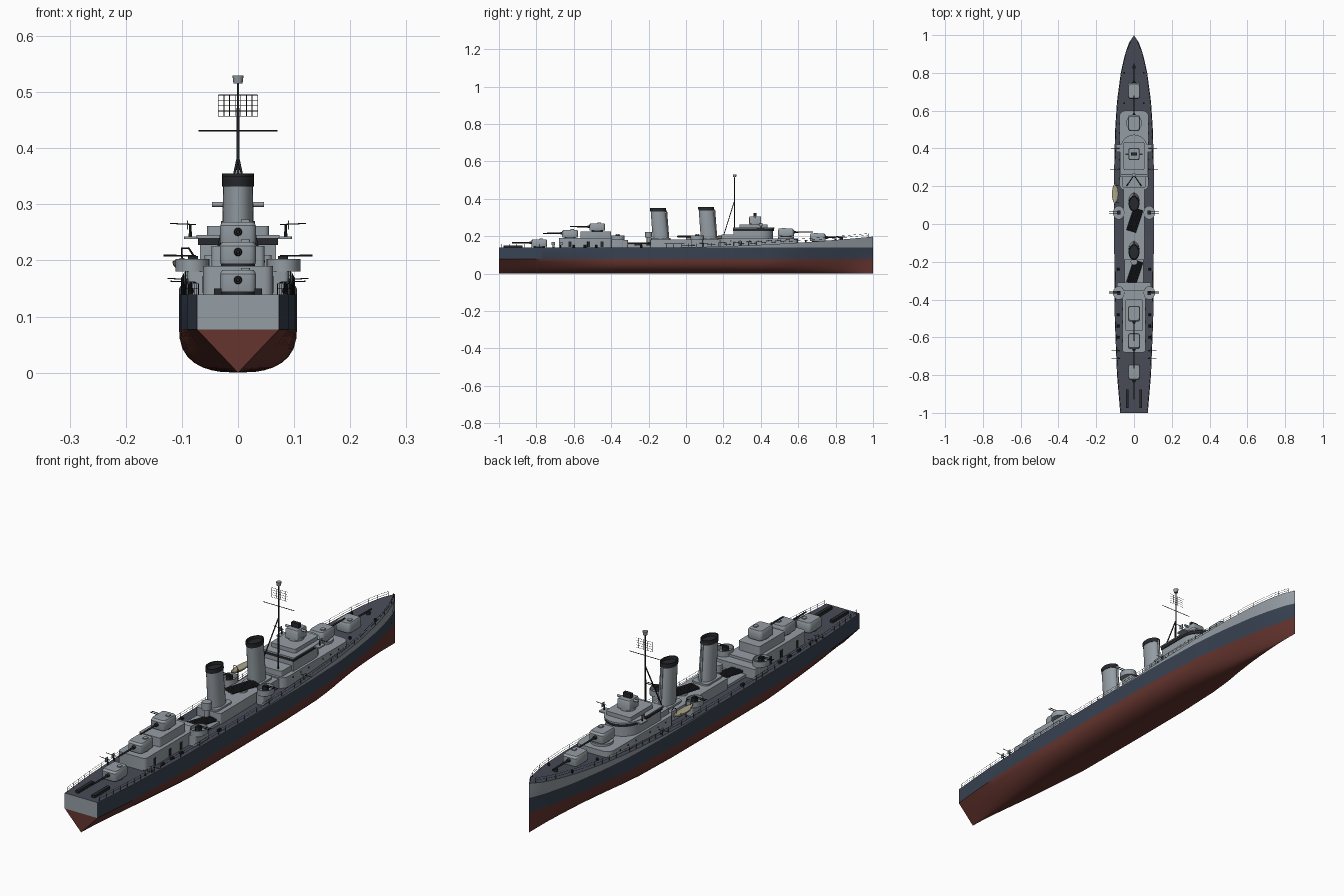
import bpy, math
from mathutils import Vector

if "Cube" in bpy.data.objects:
    bpy.data.objects.remove(bpy.data.objects["Cube"])

def material(name, c):
    m = bpy.data.materials.new(name)
    m.diffuse_color = (*c, 1)
    m.use_nodes = True
    m.node_tree.nodes["Principled BSDF"].inputs["Base Color"].default_value = m.diffuse_color
    return m

GREY = material("haze_grey", (.30, .34, .37))
BLUE = material("navy_blue", (.04, .055, .085))
RED = material("bottom_red", (.13, .035, .028))
DECK = material("deck_blue", (.065, .072, .095))
DARK = material("dark_metal", (.02, .021, .025))
TAN = material("boat_tan", (.40, .37, .25))

def mesh(name, verts, faces, mats, idx=None):
    me = bpy.data.meshes.new(name)
    me.from_pydata([tuple(v) for v in verts], [], faces)
    for m in mats:
        me.materials.append(m)
    if idx:
        me.polygons.foreach_set("material_index", idx)
    ob = bpy.data.objects.new(name, me)
    bpy.context.collection.objects.link(ob)
    import bmesh
    bm = bmesh.new()
    bm.from_mesh(me)
    bmesh.ops.remove_doubles(bm, verts=bm.verts, dist=1e-5)
    bmesh.ops.recalc_face_normals(bm, faces=bm.faces)
    bm.to_mesh(me)
    bm.free()
    return ob

def loft(name, rings, mat=GREY):
    n = len(rings[0])
    faces = [(a*n+i, a*n+(i+1) % n, (a+1)*n+(i+1) % n, (a+1)*n+i)
             for a in range(len(rings)-1) for i in range(n)]
    faces += [tuple(range(n)), tuple(range((len(rings)-1)*n, len(rings)*n))]
    return mesh(name, [p for r in rings for p in r], faces, [mat])

def prism(name, outline, levels, mat=GREY, at=(0, 0)):
    """levels: (z, scale, y shift)"""
    return loft(name, [[(at[0]+x*s, at[1]+y*s+d, z) for x, y in outline] for z, s, d in levels], mat)

def ellipse(rx, ry, n=24):
    return [(rx*math.cos(2*math.pi*i/n), ry*math.sin(2*math.pi*i/n)) for i in range(n)]

def rrect(w, l, r, n=3):
    pts = []
    for k, (sx, sy) in enumerate([(1, 1), (-1, 1), (-1, -1), (1, -1)]):
        for i in range(n+1):
            a = math.pi/2*(k+i/n)
            pts.append((sx*(w-r)+r*math.cos(a), sy*(l-r)+r*math.sin(a)))
    return pts

def house(name, w, y0, y1, z0, z1, r=.008, mat=GREY, x=0):
    return prism(name, rrect(w, (y1-y0)/2, r), [(z0, 1, 0), (z1, 1, 0)], mat, (x, (y0+y1)/2))

def rod(name, a, b, r, mat=GREY, r2=None, n=12):
    a, b = Vector(a), Vector(b)
    q = (b-a).to_track_quat('Z', 'Y')
    ring = lambda c, s: [c + q @ Vector((x, y, 0)) for x, y in ellipse(s, s, n)]
    return loft(name, [ring(a, r), ring(b, r if r2 is None else r2)], mat)

def wires(name, lines, r, mat=DARK):
    cu = bpy.data.curves.new(name, 'CURVE')
    cu.dimensions, cu.bevel_depth, cu.bevel_resolution, cu.use_fill_caps = '3D', r, 0, True
    for pts in lines:
        sp = cu.splines.new('POLY')
        sp.points.add(len(pts)-1)
        for p, c in zip(sp.points, pts):
            p.co = (*c, 1)
    cu.materials.append(mat)
    bpy.context.collection.objects.link(bpy.data.objects.new(name, cu))

def lerp(table, y):
    for (a, va), (b, vb) in zip(table, table[1:]):
        if y <= b:
            return va+(vb-va)*(y-a)/(b-a)
    return table[-1][1]

# hull: half-breadths at deck and waterline, bilge fullness, sheer
BEAM = [(-1, .073), (-.8, .09), (-.5, .102), (-.1, .105), (.3, .105), (.5, .1), (.65, .09),
        (.8, .07), (.9, .048), (.96, .026), (1, 0)]
WATER = [(-1, .073), (-.8, .09), (-.5, .102), (-.1, .105), (.2, .104), (.5, .09), (.8, .045), (1, 0)]
FULL = [(-1, 0), (-.7, .6), (-.4, 1), (.4, 1), (.8, .45), (1, .1)]
deck_z = lambda y: .1395 + .058*(max(0, y+.2)/1.2)**2
beam = lambda y: lerp(BEAM, y)
US = [0, .02, .06, .12, .22, .36, .55, .8, 1]
verts, faces, idx = [], [], []
N, M = 50, len(US)+2
for s in range(N+1):
    y = -1 + 2*s/N
    q, w, d = lerp(FULL, y), lerp(WATER, y), deck_z(y)
    half = [(w*((1-q)*u+q*(1-(1-u)**2.5)**.4), .077*u) for u in US]
    t = (.139-.077)/(d-.077)
    half += [(w+(beam(y)-w)*t, .139), (beam(y), d)]
    verts += [(x, y, z) for x, z in half] + [(-x, y, z) for x, z in half]
for s in range(N):
    a, b = s*2*M, (s+1)*2*M
    for o in (0, M):
        for k in range(M-1):
            faces.append((a+o+k, a+o+k+1, b+o+k+1, b+o+k))
            idx.append(0 if k < M-3 else 1 if k == M-3 else 2)
    faces.append((a+M-1, a+2*M-1, b+2*M-1, b+M-1))
    idx.append(3)
faces += [tuple(range(M-2)) + tuple(range(2*M-3, M, -1)), (M-3, M-1, 2*M-1, 2*M-3)]  # transom
idx += [0, 2]
mesh("hull", verts, faces, [RED, BLUE, GREY, DECK], idx)

# deckhouses
house("forward_deckhouse", .078, .18, .60, .135, .188, .03)
house("middle_deckhouse", .055, -.19, .20, .135, .183)
house("aft_torpedo_platform", .05, -.32, -.18, .135, .150)
house("aft_gun_platform_house", .09, -.40, -.31, .135, .180)
house("aft_deckhouse", .062, -.68, -.35, .135, .190, .015)
house("aft_upper_deckhouse", .047, -.565, -.40, .188, .226)
house("bridge_rear_house", .06, .19, .28, .185, .210)

def bow_front(w, y0, yc, y1, n=16):
    return [(-w, y0), (w, y0)] + [(w*math.cos(math.pi*i/n), yc+(y1-yc)*math.sin(math.pi*i/n)) for i in range(n+1)]

# bridge
prism("bridge", bow_front(.068, .255, .39, .465), [(.185, 1, 0), (.228, 1, 0)])
prism("bridge_window_band", bow_front(.071, .252, .39, .47), [(.228, 1, 0), (.240, 1, 0)], DARK)
prism("bridge_roof", bow_front(.074, .25, .39, .473), [(.240, 1, 0), (.245, 1, 0)])
house("pilot_house", .055, .285, .435, .244, .261)
rod("director_base", (0, .37, .26), (0, .37, .270), .03, GREY, n=20)
prism("gun_director", rrect(.028, .032, .006), [(.268, 1, 0), (.300, 1, 0), (.306, .9, 0)], GREY, (0, .37))
rod("director_rangefinder", (-.046, .37, .300), (.046, .37, .300), .0045)
house("director_radar", .017, .362, .378, .306, .324, .002, DARK)

# main gun turrets
def turret(name, y, z, d):
    rod(name+"_ring", (0, y, z-.012), (0, y, z+.006), .03, DARK, n=20)
    prism(name+"_house", rrect(.032, .042, .012), [(z+.004, .97, 0), (z+.008, 1, 0), (z+.036, 1, 0), (z+.043, .88, -d*.002)], GREY, (0, y))
    house(name+"_hatch", .008, y-d*.012-.009, y-d*.012+.009, z+.043, z+.047, .003, GREY, .013)
    rod(name+"_mantlet", (0, y+d*.038, z+.025), (0, y+d*.052, z+.025), .008, DARK, .006)
    rod(name+"_barrel", (0, y+d*.045, z+.025), (0, y+d*.145, z+.025), .004, DARK, .003)

rod("forward_gun_pedestal", (0, .535, .18), (0, .535, .197), .042, n=24)
for i, (y, z, d) in enumerate([(.705, .17, 1), (.535, .197, 1), (-.475, .226, -1), (-.62, .19, -1), (-.785, .14, -1)]):
    turret(f"turret_{i+1}", y, z, d)

# funnels with dark hollow caps
for i, (y, z) in enumerate([(.122, .353), (-.135, .348)]):
    prism(f"funnel_{i+1}", ellipse(.0275, .041), [(.18, 1.04, 0), (z-.016, .97, -.014)], GREY, (0, y))
    prism(f"funnel_cap_{i+1}", ellipse(.0285, .042), [(z-.016, 1, -.014), (z+.002, 1, -.015), (z+.002, .88, -.015), (z-.01, .85, -.014)], DARK, (0, y))
    rod(f"steam_pipe_{i+1}", (0, y+.042, .18), (0, y+.03, z-.01), .004)
    house(f"funnel_base_{i+1}", .036, y-.052, y+.052, .18, .19, .015)

# torpedo banks
for k, (y, z) in enumerate([(.02, .198), (-.255, .16)]):
    a = math.radians(18)
    f, r = Vector((math.sin(a), math.cos(a), 0)), Vector((math.cos(a), -math.sin(a), 0))
    c = Vector((.004, y, z))
    rod(f"torpedo_mount_{k+1}", c-Vector((0, 0, .02)), c, .02, n=16)
    for j in range(-2, 3):
        rod(f"torpedo_tube_{k+1}_{j+3}", c+r*j*.0105-f*.062, c+r*j*.0105+f*.062, .0053, DARK, n=10)

# searchlight tower
rod("searchlight_post", (0, -.2, .145), (0, -.2, .192), .01)
rod("searchlight_tub", (0, -.2, .192), (0, -.2, .222), .018, n=20)

# mast, yard, radar
rod("mast", (0, .26, .20), (0, .26, .52), .0035, DARK, .002)
rod("mast_top", (0, .26, .515), (0, .26, .53), .008, GREY, .010)
wires("mast_legs", [[(s*.04, .2, .20), (0, .258, .385)] for s in (-1, 1)], .0025)
wires("yard", [[(-.07, .26, .431), (.07, .26, .431)]], .0014)
xs, zs = [-.035+.01*i for i in range(8)], [.457+.0095*i for i in range(5)]
wires("radar_screen", [[(x, .265, zs[0]), (x, .265, zs[-1])] for x in xs] + [[(xs[0], .265, z), (xs[-1], .265, z)] for z in zs], .0006)

# side gun tubs, light guns, depth charges, mirrored
for s, side in ((-1, "left"), (1, "right")):
    for y in (.06, -.365):
        n = f"{side}_{'forward' if y > 0 else 'aft'}"
        house(n+"_tub_support", .016, y-.03, y+.03, .137, .182, .006, GREY, s*.075)
        prism(n+"_gun_tub", ellipse(.03, .036), [(.180, 1, 0), (.203, 1, 0), (.203, .93, 0), (.185, .93, 0)], GREY, (s*.081, y))
        house(n+"_gun_mount", .009, y-.011, y+.011, .184, .208, .003, DARK, s*.08)
        for d in (-.005, .005):
            rod(n+"_twin_barrel", (s*.075, y+d, .208), (s*.133, y+d, .209), .0016, DARK, n=8)
    house(side+"_bridge_wing", .018, .38, .42, .238, .243, .005, GREY, s*.078)
    for y, x, z in [(.40, .085, .243), (-.71, .084, .14), (-.67, .084, .14), (.29, .09, .145)]:
        rod(side+"_light_gun_post", (s*x, y, z), (s*x, y, z+.021), .003, DARK, .002, 8)
        rod(side+"_light_gun_barrel", (s*(x-.01), y, z+.021), (s*(x+.036), y, z+.023), .0011, DARK, n=6)
        house(side+"_light_gun_shield", .0012, y-.009, y+.009, z+.012, z+.028, .001, GREY, s*(x+.005))
    house(side+"_depth_charge_rack", .007, -.975, -.875, .137, .150, .002, DARK, s*.036)
    for y in (-.60, -.54, -.48, -.24):
        rod(side+"_depth_charge", (s*.084, y-.007, .146), (s*.084, y+.007, .146), .006, DARK, n=10)
    # rails along the deck edge
    ys = [-.985+.04*i for i in range(50)]
    edge = lambda y, h: (s*(max(beam(y)-.004, 0)), y, deck_z(y)+h)
    wires(side+"_rail", [[edge(y, h) for y in ys] for h in (.010, .019)] + [[edge(y, 0), edge(y, .019)] for y in ys], .0006)
    # portholes and doors
    for y in [.24, .29, .34, .43, .48, .53]:
        rod(side+"_porthole", (s*.076, y, .174), (s*.0787, y, .174), .004, DARK, n=10)
    for y in (-.62, -.52, -.45):
        house(side+"_aft_door", .0012, y-.008, y+.008, .142, .172, .001, DARK, s*.062)
    for y in (.80, .64):
        rod(side+"_deck_bollard", (s*.052, y, deck_z(y)-.002), (s*.052, y, deck_z(y)+.009), .005, DARK, n=10)
rod("capstan", (0, .83, .175), (0, .83, .192), .009, DARK, n=12)

# ship's boat on the left side with davits
rings = []
for i in range(9):
    t = -1+i/4
    w = .017*max(.06, 1-abs(t)**2.3)
    rings.append([(-.1+w*math.cos(a), .16+.06*t, .197+(.005 if math.sin(a) > 0 else .014*(1-.4*t*t))*math.sin(a)+.004*t*t)
                  for a in [math.pi*j/6 for j in range(12)]])
loft("ship_boat", rings, TAN)
wires("boat_davits", [[(-.08, y, .15), (-.08, y, .21), (-.088, y, .222), (-.1, y, .222), (-.1, y, .2)] for y in (.115, .205)], .0018)

# smooth shading with sharp edges
bpy.ops.object.select_all(action='DESELECT')
for o in bpy.data.objects:
    if o.type == 'MESH':
        o.select_set(True)
        bpy.context.view_layer.objects.active = o
bpy.ops.object.shade_smooth_by_angle(angle=math.radians(32))
